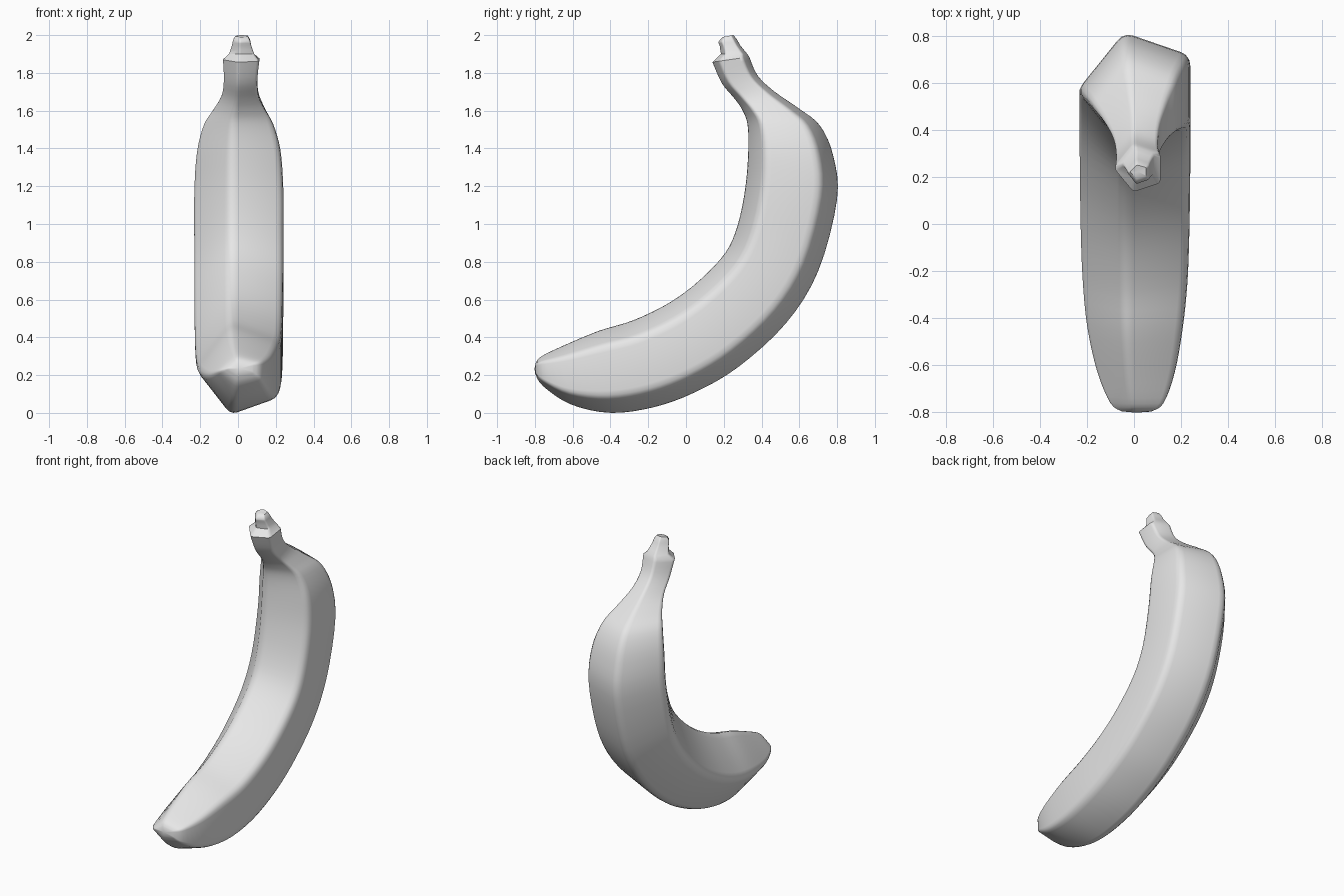
import bpy, bmesh
from mathutils import Vector

if "Cube" in bpy.data.objects:
    bpy.data.objects.remove(bpy.data.objects["Cube"])

# Five-sided section: (x as a fraction of half width, 0 = inner curve .. 1 = outer curve)
SECTION = [(-0.18, -0.02), (1.0, 0.18), (1.0, 0.82), (-0.18, 1.02), (-1.03, 0.5)]

# Stations: inner y, inner z, outer y, outer z, half width, x shift
BODY = [
    (-0.795, 0.265, -0.798, 0.205, 0.065, 0.01),
    (-0.765, 0.30, -0.755, 0.14, 0.115, 0.01),
    (-0.64, 0.36, -0.61, 0.045, 0.168, 0.005),
    (-0.46, 0.435, -0.40, 0.0, 0.207, 0),
    (-0.28, 0.49, -0.17, 0.03, 0.227, 0),
    (-0.085, 0.585, 0.05, 0.11, 0.235, 0),
    (0.075, 0.705, 0.28, 0.245, 0.238, 0),
    (0.21, 0.85, 0.53, 0.475, 0.24, 0),
    (0.275, 1.0, 0.70, 0.75, 0.24, 0),
    (0.315, 1.2, 0.80, 1.13, 0.24, 0),
    (0.33, 1.4, 0.78, 1.36, 0.225, 0),
    (0.325, 1.53, 0.71, 1.52, 0.187, 0),
    (0.30, 1.60, 0.60, 1.61, 0.14, 0.005),
    (0.26, 1.66, 0.47, 1.70, 0.10, 0.01),
    (0.19, 1.745, 0.38, 1.785, 0.09, 0.012),
    (0.14, 1.857, 0.335, 1.885, 0.098, 0.015),
]
STEM_END = [
    (0.185, 1.90, 0.325, 1.90, 0.068, 0.018),
    (0.178, 1.945, 0.288, 1.945, 0.052, 0.018),
    (0.172, 1.965, 0.268, 1.98, 0.046, 0.018),
    (0.195, 1.99, 0.25, 2.0, 0.034, 0.018),
]


def smooth_stations(st, steps):
    """Catmull-Rom interpolation through the stations."""
    out = []
    for i in range(len(st) - 1):
        quad = (st[max(i - 1, 0)], st[i], st[i + 1], st[min(i + 2, len(st) - 1)])
        for k in range(steps):
            t = k / steps
            out.append([0.5 * (2 * b + (c - a) * t + (2 * a - 5 * b + 4 * c - d) * t * t
                               + (3 * b - a - 3 * c + d) * t ** 3)
                        for a, b, c, d in zip(*quad)])
    out.append(list(st[-1]))
    return out


def section_ring(s):
    """Pentagon at one station, with each corner rounded."""
    iy, iz, oy, oz, w, dx = s
    inner, outer = Vector((dx, iy, iz)), Vector((dx, oy, oz))
    corners = [inner.lerp(outer, t) + Vector((u * w, 0, 0)) for u, t in SECTION]
    ring = []
    for i, c in enumerate(corners):
        a = c.lerp(corners[i - 1], 0.14)
        b = c.lerp(corners[(i + 1) % 5], 0.14)
        for t in (0, 0.33, 0.67, 1):
            ring.append(a.lerp(c, t).lerp(c.lerp(b, t), t))
    return ring


def cap(bm, ring, centre):
    v = bm.verts.new(centre)
    for i in range(len(ring)):
        bm.faces.new((ring[i - 1], ring[i], v))


# Loft the fruit, stem and stem end as one skin
bm = bmesh.new()
stations = smooth_stations(BODY, 4) + smooth_stations(STEM_END, 2)
rings = [[bm.verts.new(p) for p in section_ring(s)] for s in stations]
for a, b in zip(rings, rings[1:]):
    for i in range(len(a)):
        bm.faces.new((a[i - 1], a[i], b[i], b[i - 1]))
cap(bm, rings[0], (0.01, -0.802, 0.235))
cap(bm, rings[-1], (0.018, 0.222, 1.992))
bmesh.ops.recalc_face_normals(bm, faces=bm.faces)

mesh = bpy.data.meshes.new("banana")
bm.to_mesh(mesh)
bm.free()
banana = bpy.data.objects.new("banana", mesh)
bpy.context.collection.objects.link(banana)

grey = bpy.data.materials.new("plain grey")
grey.diffuse_color = (0.8, 0.8, 0.8, 1)
grey.use_nodes = True
grey.node_tree.nodes["Principled BSDF"].inputs["Base Color"].default_value = grey.diffuse_color
mesh.materials.append(grey)

bpy.context.view_layer.objects.active = banana
banana.select_set(True)
bpy.ops.object.shade_smooth_by_angle(angle=0.8)
